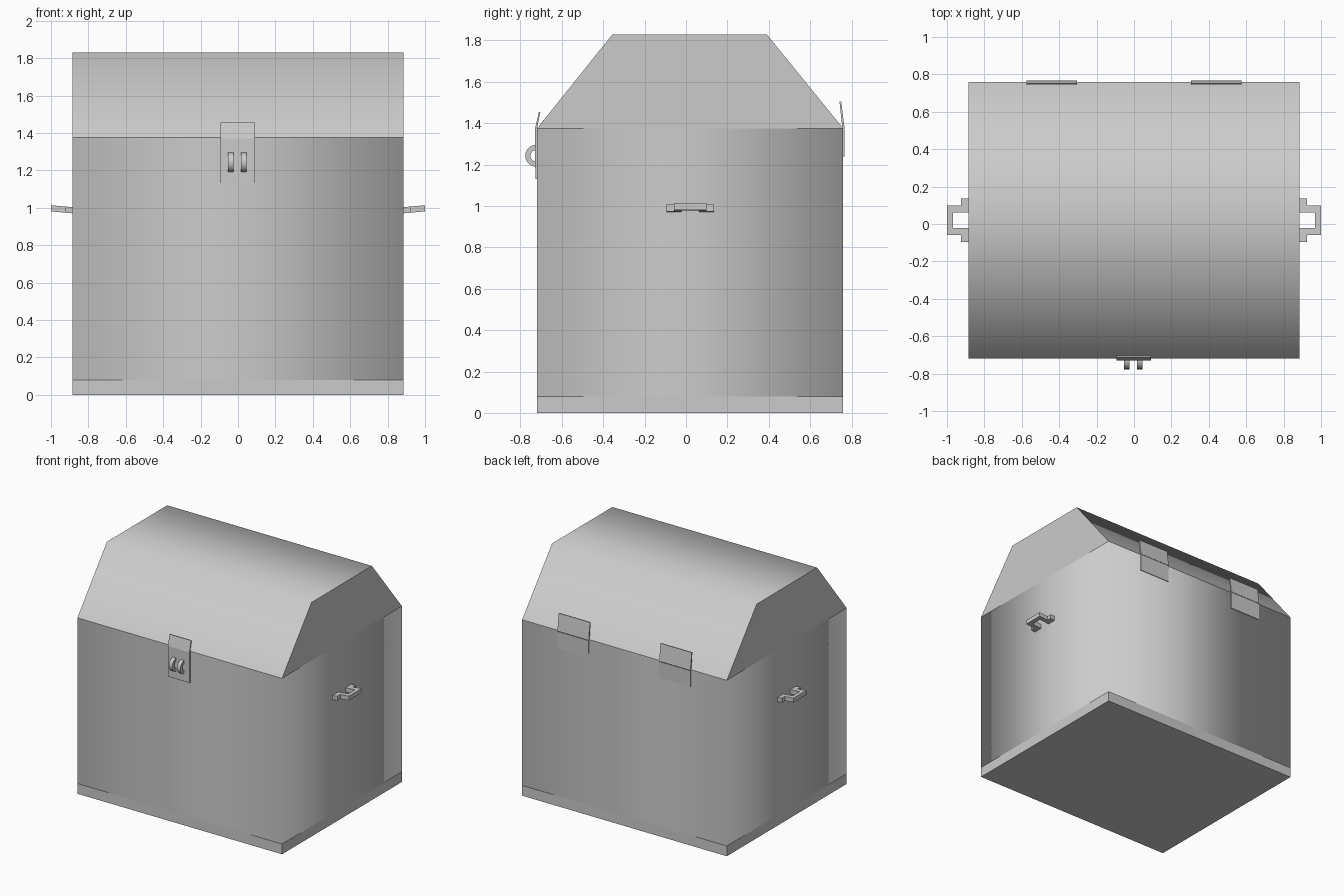
import bpy, bmesh, math
from mathutils import Vector

if "Cube" in bpy.data.objects:
    bpy.data.objects.remove(bpy.data.objects["Cube"])

X, Y0, Y1 = 0.885, -0.72, 0.76


def make(name, verts, faces, smooth=False):
    me = bpy.data.meshes.new(name)
    me.from_pydata(verts, [], faces)
    bm = bmesh.new()
    bm.from_mesh(me)
    bmesh.ops.recalc_face_normals(bm, faces=bm.faces)
    for f in bm.faces:
        f.smooth = smooth
    bm.to_mesh(me)
    bm.free()
    ob = bpy.data.objects.new(name, me)
    bpy.context.collection.objects.link(ob)
    return ob


def prism(name, pts, place, a, b):
    """Extrude a closed outline between a and b; place maps (u, v, w) to xyz."""
    n = len(pts)
    verts = [place(u, v, w) for w in (a, b) for u, v in pts]
    faces = [(i, (i + 1) % n, n + (i + 1) % n, n + i) for i in range(n)]
    faces += [tuple(range(n))[::-1], tuple(range(n, 2 * n))]
    return make(name, verts, faces)


def along_x(u, v, w):
    return (w, u, v)


# base band
rect = [(-X, Y0), (X, Y0), (X, Y1), (-X, Y1)]
prism("base", rect, lambda u, v, w: (u, v, w), 0, 0.08)

# body walls, smoothly shaded round the corners
walls = [(x, y, z) for z in (0.08, 1.375) for x, y in rect]
body = make("body", walls, [(i, (i + 1) % 4, 4 + (i + 1) % 4, 4 + i) for i in range(4)], True)

# lid: smooth shell with flat ends
prof = [(Y0, 1.375), (-0.355, 1.83), (0.39, 1.83), (Y1, 1.375)]
shell = [(x, y, z) for x in (-X, X) for y, z in prof]
lid = make("lid", shell, [(i, i + 4, i + 5, i + 1) for i in range(3)], True)
lid.data.update()
if lid.data.polygons[1].normal.z < 0:
    lid.data.flip_normals()
for name, x in (("lid_end_left", -X), ("lid_end_right", X)):
    end = make(name, [(x, y, z) for y, z in prof], [(0, 1, 2, 3)])
    if end.data.polygons[0].normal.x * x < 0:
        end.data.flip_normals()


# side handles, tilted up slightly outward
half = [(0.875, 0.115), (0.925, 0.115), (0.925, 0.078), (1.0, 0.078)]
inner = [(0.967, 0.042), (0.875, 0.042)]
outline = half + [(x, -y) for x, y in half[::-1]]
outline += [(x, -y) for x, y in inner[::-1]] + inner
for name, s in (("handle_right", 1), ("handle_left", -1)):
    prism(name, outline,
          lambda u, v, w: (s * u, v + 0.02, w + (u - 0.885) * 0.09), 0.97, 1.003)

# back hinges: two leaves and a knuckle each
leaf_low = [(0.755, 1.24), (0.765, 1.24), (0.767, 1.368), (0.755, 1.368)]
leaf_up = [(0.755, 1.38), (0.766, 1.38), (0.75, 1.505), (0.742, 1.505)]
pin = [(0.757 + 0.01 * math.cos(i * math.pi / 4), 1.374 + 0.01 * math.sin(i * math.pi / 4))
       for i in range(8)]
for side, c in (("left", -0.44), ("right", 0.44)):
    for part, pts in (("leaf_low", leaf_low), ("leaf_up", leaf_up), ("pin", pin)):
        prism(f"hinge_{part}_{side}", pts, along_x, c - 0.135, c + 0.135)

# front hasp plate, bent at the lid seam
hasp = [(-0.721, 1.13), (-0.728, 1.13), (-0.731, 1.37), (-0.711, 1.455),
        (-0.704, 1.455), (-0.721, 1.37)]
prism("hasp_plate", hasp, along_x, -0.094, 0.092)

# two half-ring staples on the hasp
N = 12
arc = [math.pi * (0.35 + 1.3 * i / N) for i in range(N + 1)]
ring = [(-0.727 + 0.05 * math.cos(a), 1.243 + 0.052 * math.sin(a)) for a in arc]
ring += [(-0.727 + 0.025 * math.cos(a), 1.243 + 0.027 * math.sin(a)) for a in arc[::-1]]
for name, c in (("staple_left", -0.039), ("staple_right", 0.031)):
    ob = prism(name, ring, along_x, c - 0.014, c + 0.014)
    bpy.ops.object.select_all(action='DESELECT')
    ob.select_set(True)
    bpy.context.view_layer.objects.active = ob
    bpy.ops.object.shade_smooth_by_angle()
